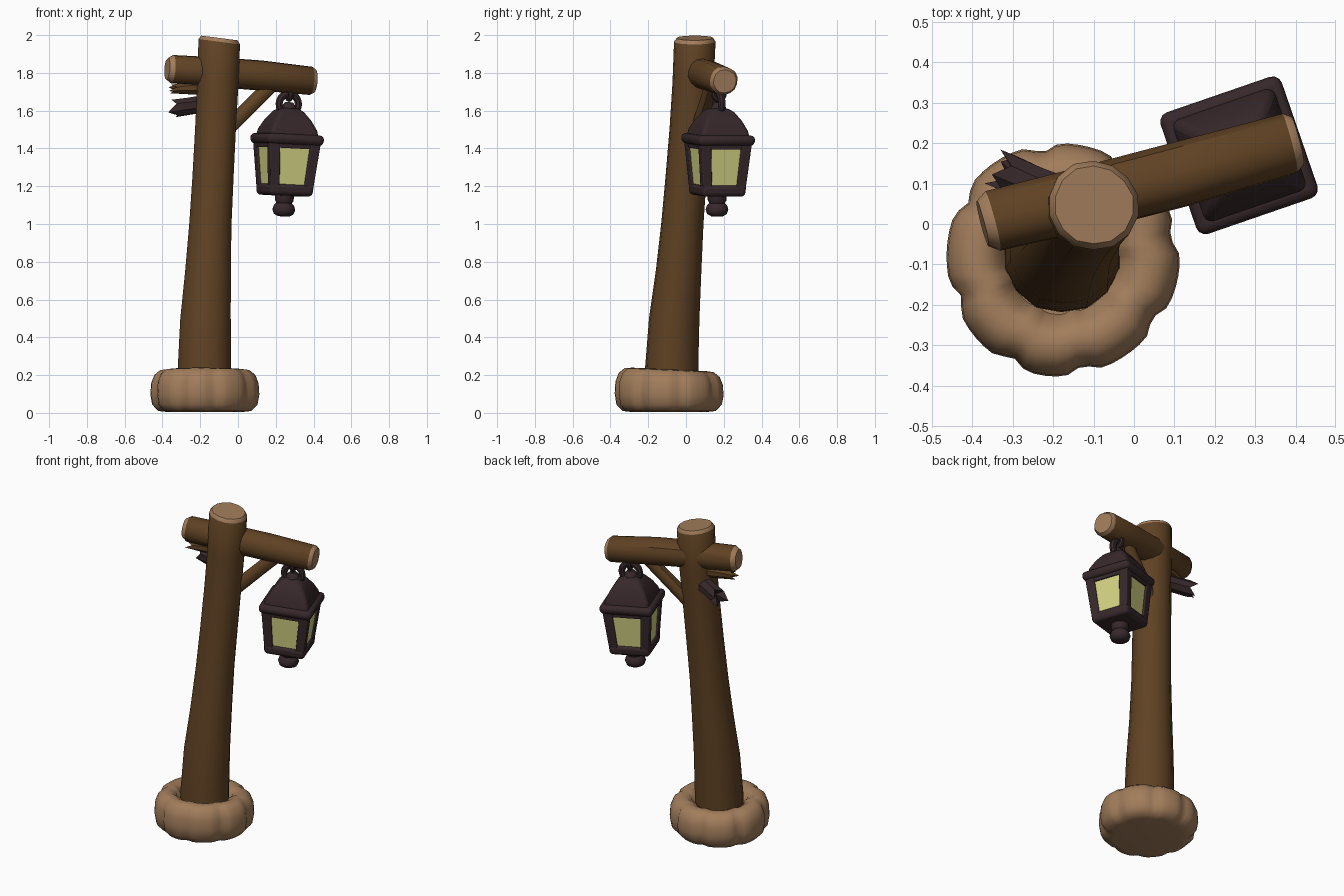
import bpy, bmesh, math, random
from mathutils import Vector, Matrix

random.seed(4)
if "Cube" in bpy.data.objects:
    bpy.data.objects.remove(bpy.data.objects["Cube"], do_unlink=True)


def material(name, r, g, b):
    m = bpy.data.materials.new(name)
    m.use_nodes = True
    m.diffuse_color = (r, g, b, 1)
    node = m.node_tree.nodes["Principled BSDF"]
    node.inputs["Base Color"].default_value = (r, g, b, 1)
    node.inputs["Roughness"].default_value = 0.8
    return m


BARK = material("brown bark", 0.115, 0.054, 0.017)
TAN = material("tan stone and cut wood", 0.36, 0.205, 0.105)
IRON = material("dark iron", 0.038, 0.021, 0.024)
GLASS = material("pale yellow glass", 0.66, 0.65, 0.23)
UP = Vector((0, 0, 1))


def finish(name, bm, mats, bevel=0, angle=40, matrix=None):
    bmesh.ops.recalc_face_normals(bm, faces=bm.faces)
    mesh = bpy.data.meshes.new(name)
    bm.to_mesh(mesh)
    bm.free()
    ob = bpy.data.objects.new(name, mesh)
    bpy.context.collection.objects.link(ob)
    for m in mats:
        mesh.materials.append(m)
    if matrix:
        ob.matrix_world = matrix
    if bevel:
        mod = ob.modifiers.new("soft edges", "BEVEL")
        mod.width = bevel
        mod.segments = 3
    bpy.ops.object.select_all(action="DESELECT")
    ob.select_set(True)
    bpy.context.view_layer.objects.active = ob
    bpy.ops.object.shade_smooth_by_angle(angle=math.radians(angle))
    return ob


def loft(name, rings, mats, sides=14, axis=None, cut=(), wobble=0, jag=0,
         shape=None, **kw):
    """Skin (centre, radius) rings; `cut` lists the spans using material 1."""
    pts = [Vector(p) for p, r in rings]
    d = (axis or pts[-1] - pts[0]).normalized()
    u = Vector((1, 0, 0)) if abs(d.z) > 0.9 else UP.cross(d).normalized()
    v = d.cross(u)
    bm = bmesh.new()
    loops = []
    ripple = [random.uniform(1 - wobble, 1 + wobble) for _ in range(sides)]
    for i, (p, r) in enumerate(rings):
        loop = []
        for k in range(sides):
            a = 2 * math.pi * (k + 0.5) / sides
            rad = r * ripple[k] * (shape(a) if shape else 1)
            co = pts[i] + (u * math.cos(a) + v * math.sin(a)) * rad
            if jag and i == len(rings) - 1:
                co += d * jag * (random.uniform(0.5, 1) if k % 2 else -0.4)
            loop.append(bm.verts.new(co))
        loops.append(loop)
    last = len(loops) - 2
    for i in range(last + 1):
        for k in range(sides):
            j = (k + 1) % sides
            f = bm.faces.new((loops[i][k], loops[i][j], loops[i + 1][j], loops[i + 1][k]))
            f.material_index = int(i in cut)
    for loop, span in ((loops[0], 0), (loops[-1], last)):
        centre = sum((w.co for w in loop), Vector()) / sides
        if jag and span == last:
            centre -= d * jag
        if sides == 4:
            bm.faces.new(loop)
            continue
        c = bm.verts.new(centre)
        for k in range(sides):
            f = bm.faces.new((loop[k], loop[(k + 1) % sides], c))
            f.material_index = int(span in cut)
    return finish(name, bm, mats, **kw)


def lathe(name, profile, mats, **kw):
    return loft(name, [((0, 0, z), r) for r, z in profile], mats, axis=UP, **kw)


def square(name, profile, mats, **kw):
    return lathe(name, [(s / math.sqrt(2), z) for s, z in profile], mats, sides=4, **kw)


# Ring of worn stones around the foot
SEAMS = [0.2, 1.0, 1.75, 2.6, 3.5, 4.25, 4.9, 5.7]


def stones(a):
    gap = min(abs((a - s + math.pi) % (2 * math.pi) - math.pi) for s in SEAMS)
    return 1.01 - 0.07 * math.exp(-(gap / 0.1) ** 2) + 0.012 * math.sin(3 * a + 1)


base = lathe("stone_base", [(0.2, 0.005), (0.245, 0.01), (0.277, 0.045), (0.286, 0.1),
                            (0.282, 0.16), (0.265, 0.205), (0.235, 0.23), (0.195, 0.235),
                            (0.16, 0.215), (0.135, 0.15)],
             [TAN], sides=64, shape=stones, angle=60,
             matrix=Matrix.Translation((-0.178, -0.087, 0)))
for vert in base.data.vertices:
    vert.co.z *= 1 - 0.2 * (vert.co.y + 0.1) if vert.co.z > 0.1 else 1

# Leaning tree-trunk post with a pale cut top
post = loft("post", [((-0.18, -0.078, 0.08), 0.145), ((-0.18, -0.076, 0.25), 0.143),
                     ((-0.174, -0.063, 0.5), 0.136), ((-0.161, -0.04, 0.75), 0.123),
                     ((-0.148, -0.02, 1.0), 0.114), ((-0.134, 0.0, 1.25), 0.111),
                     ((-0.121, 0.02, 1.5), 0.110), ((-0.108, 0.037, 1.75), 0.111),
                     ((-0.101, 0.046, 1.965), 0.112), ((-0.1, 0.047, 1.985), 0.098)],
            [BARK, TAN], axis=UP, cut=(8,), wobble=0.025, angle=35)
for vert in post.data.vertices:
    if vert.co.z > 1.9:
        vert.co.z -= 0.13 * (vert.co.x + 0.1)

# Cross beam with pale cut ends, and its diagonal brace
loft("cross_beam", [((-0.375, 0.002, 1.822), 0.058), ((-0.35, 0.008, 1.82), 0.076),
                    ((-0.1, 0.068, 1.803), 0.08), ((0.12, 0.125, 1.786), 0.081),
                    ((0.385, 0.2, 1.758), 0.076), ((0.405, 0.206, 1.755), 0.062)],
     [BARK, TAN], cut=(0, 4), wobble=0.035, angle=35)
loft("brace", [((-0.07, 0.06, 1.49), 0.042), ((0.07, 0.105, 1.63), 0.04),
               ((0.2, 0.145, 1.76), 0.04)], [BARK], sides=10, wobble=0.05)

# Splintered stubs on the broken side
loft("broken_splinter", [((-0.15, 0.06, 1.72), 0.04), ((-0.26, 0.035, 1.72), 0.036),
                         ((-0.34, 0.012, 1.715), 0.024)],
     [BARK], sides=8, jag=0.03, angle=25)
loft("broken_iron_stub", [((-0.15, 0.06, 1.64), 0.05), ((-0.25, 0.1, 1.625), 0.048),
                          ((-0.32, 0.13, 1.615), 0.05)],
     [IRON], sides=8, jag=0.04, angle=25)

# Lantern, built upright then hung with a slight tilt
HANG = (Matrix.Translation((0.26, 0.17, 1.45)) @ Matrix.Rotation(math.radians(19), 4, "Z")
        @ Matrix.Rotation(0.05, 4, "Y") @ Matrix.Translation((0, 0, -1.45)))
square("lantern_glass", [(0.215, 1.18), (0.262, 1.43)], [GLASS], matrix=HANG)
square("lantern_bottom_plate", [(0.24, 1.15), (0.25, 1.21)], [IRON], bevel=0.02, matrix=HANG)
square("lantern_top_rail", [(0.272, 1.40), (0.28, 1.44)], [IRON], matrix=HANG)
square("lantern_lid", [(0.315, 1.42), (0.32, 1.475)], [IRON], bevel=0.024, matrix=HANG)
square("lantern_roof", [(0.275, 1.455), (0.255, 1.50), (0.205, 1.55), (0.14, 1.595),
                        (0.085, 1.615)], [IRON], bevel=0.018, angle=50, matrix=HANG)
for sx in (-1, 1):
    for sy in (-1, 1):
        side = ("front" if sy < 0 else "back") + ("_left" if sx > 0 else "_right")
        loft("lantern_corner_" + side,
             [((sx * 0.093, sy * 0.093, 1.18), 0.036), ((sx * 0.114, sy * 0.114, 1.43), 0.04)],
             [IRON], sides=4, axis=UP, bevel=0.006, matrix=HANG)
lathe("lantern_finial", [(0.03, 1.04), (0.052, 1.052), (0.061, 1.075), (0.054, 1.098),
                         (0.042, 1.11), (0.05, 1.125), (0.052, 1.16)],
      [IRON], sides=16, matrix=HANG)


# Hanging ring and its link to the beam
def ring(name, z, major, minor, turn):
    bm = bmesh.new()
    n, m = 20, 8
    grid = [[bm.verts.new(((major + minor * math.cos(b)) * math.cos(a), minor * math.sin(b),
                           (major + minor * math.cos(b)) * math.sin(a)))
             for b in (2 * math.pi * j / m for j in range(m))]
            for a in (2 * math.pi * i / n for i in range(n))]
    for i in range(n):
        for j in range(m):
            i2, j2 = (i + 1) % n, (j + 1) % m
            bm.faces.new((grid[i][j], grid[i2][j], grid[i2][j2], grid[i][j2]))
    finish(name, bm, [IRON], matrix=HANG @ Matrix.Translation((0, 0, z))
           @ Matrix.Rotation(turn, 4, "Z"))


ring("hanging_ring", 1.635, 0.054, 0.02, 0)
ring("beam_link", 1.69, 0.03, 0.014, math.pi / 2)
lathe("ring_socket", [(0.045, 1.60), (0.034, 1.63), (0.02, 1.645)], [IRON],
      sides=12, matrix=HANG)
